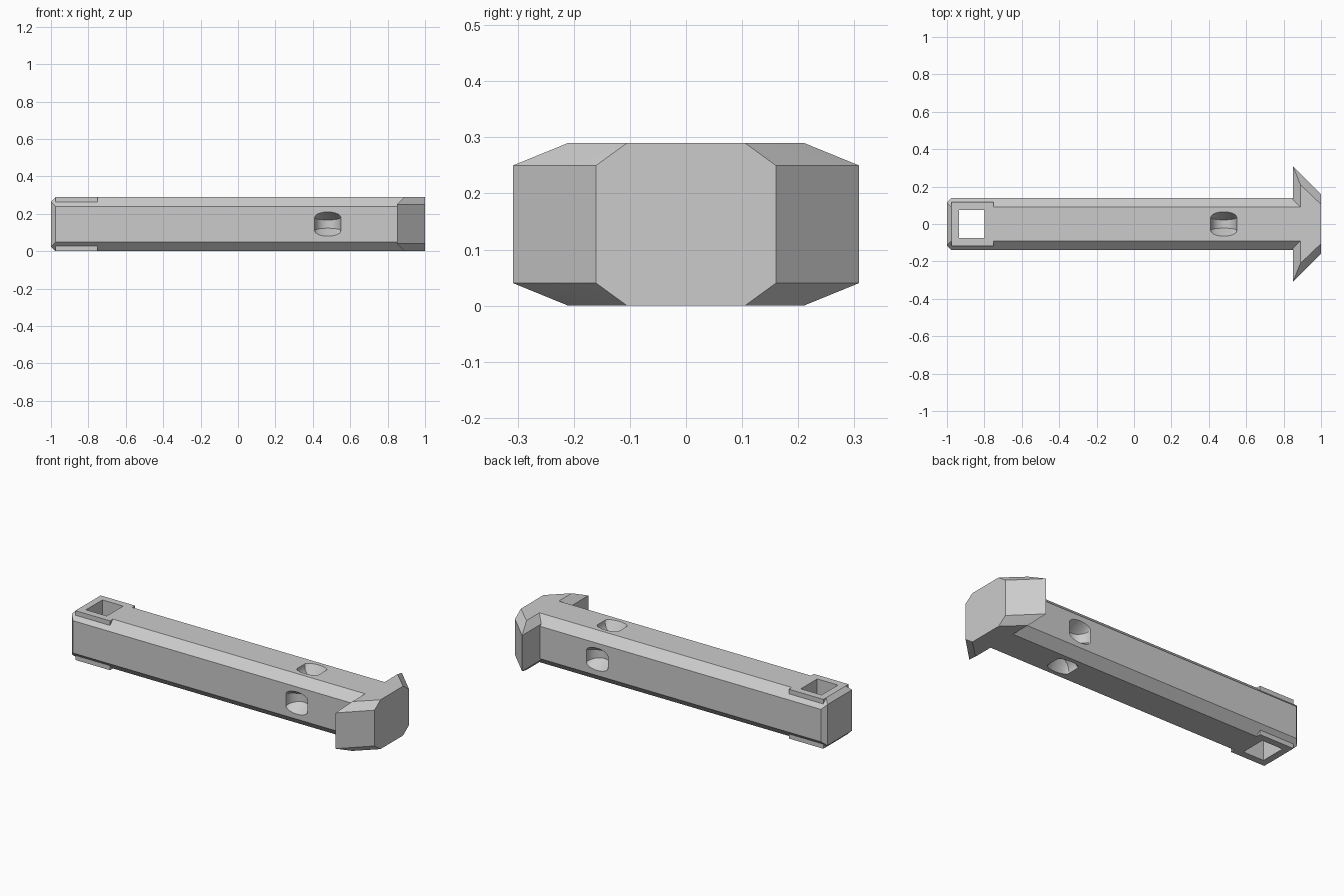
import bpy, bmesh, math
from mathutils import Vector, Matrix

if "Cube" in bpy.data.objects:
    bpy.data.objects.remove(bpy.data.objects["Cube"], do_unlink=True)

MID = 0.145    # height of the long axis
SIDE = 0.14    # half width of the shaft

grey = bpy.data.materials.new("plain grey")
grey.use_nodes = True
grey.diffuse_color = (0.6, 0.6, 0.6, 1)
grey.node_tree.nodes["Principled BSDF"].inputs["Base Color"].default_value = (0.6, 0.6, 0.6, 1)


def solid(name, points, matrix=Matrix()):
    """Convex solid around points measured from the long axis."""
    bm = bmesh.new()
    for p in points:
        bm.verts.new(matrix @ Vector(p) + Vector((0, 0, MID)))
    bmesh.ops.remove_doubles(bm, verts=bm.verts, dist=1e-5)
    res = bmesh.ops.convex_hull(bm, input=bm.verts)
    spare = set(res["geom_interior"] + res["geom_unused"])
    bmesh.ops.delete(bm, geom=[v for v in spare if isinstance(v, bmesh.types.BMVert)],
                     context="VERTS")
    bmesh.ops.dissolve_limit(bm, angle_limit=math.radians(1.5), verts=bm.verts, edges=bm.edges)
    bmesh.ops.recalc_face_normals(bm, faces=bm.faces)
    mesh = bpy.data.meshes.new(name)
    bm.to_mesh(mesh)
    bm.free()
    mesh.materials.append(grey)
    obj = bpy.data.objects.new(name, mesh)
    bpy.context.collection.objects.link(obj)
    return obj


def corners(x, y, z):
    """The four mirrored points of a cross-section corner."""
    return [(x, sy * y, sz * z) for sy in (-1, 1) for sz in (-1, 1)]


def combine(target, tool, operation):
    mod = target.modifiers.new(operation, "BOOLEAN")
    mod.operation, mod.solver, mod.object = operation, "EXACT", tool
    bpy.context.view_layer.objects.active = target
    bpy.ops.object.modifier_apply(modifier=mod.name)
    bpy.data.objects.remove(tool, do_unlink=True)


# Chamfered shaft whose long bevels run out to a point at the free end
shaft_points = corners(-1, 0.115, 0.12)
for x in (-0.975, 0.95):
    shaft_points += corners(x, SIDE, 0.095) + corners(x, 0.09, MID)
pin = solid("locking_pin", shaft_points)

# Square pads that fill out the bevels near the free end
pads = solid("end_pads", corners(-0.975, 0.117, MID) + corners(-0.75, 0.117, MID))
combine(pin, pads, "UNION")

# Wide faceted head
head = solid("head", corners(0.85, 0.308, 0.105) + corners(1, 0.16, 0.105)
             + corners(0.89, 0.21, MID) + corners(1, 0.105, MID))
combine(pin, head, "UNION")

# Square hole through the pads
slot = solid("square_hole", corners(-0.935, 0.076, 0.3) + corners(-0.8, 0.076, 0.3))
combine(pin, slot, "DIFFERENCE")

# Rounded pocket in each of the four long sides
for turn in range(4):
    face = SIDE if turn % 2 == 0 else MID
    points = []
    for i in range(17):
        a = math.pi * i / 16
        x, s = 0.48 + 0.07 * math.cos(a), math.sin(a)
        for sign in (-1, 1):
            rim = sign * (0.035 + 0.03 * s)
            points += [(x, -face - 0.03, rim), (x, -face, rim),
                       (x, -face + 0.07 * s, sign * (0.035 - 0.013 * s))]
    pocket = solid("pocket", points, Matrix.Rotation(turn * math.pi / 2, 4, "X"))
    combine(pin, pocket, "DIFFERENCE")

# Crisp flat facets with smooth pocket walls
bpy.ops.object.select_all(action="DESELECT")
pin.select_set(True)
bpy.context.view_layer.objects.active = pin
bpy.ops.object.shade_smooth_by_angle(angle=math.radians(20))
